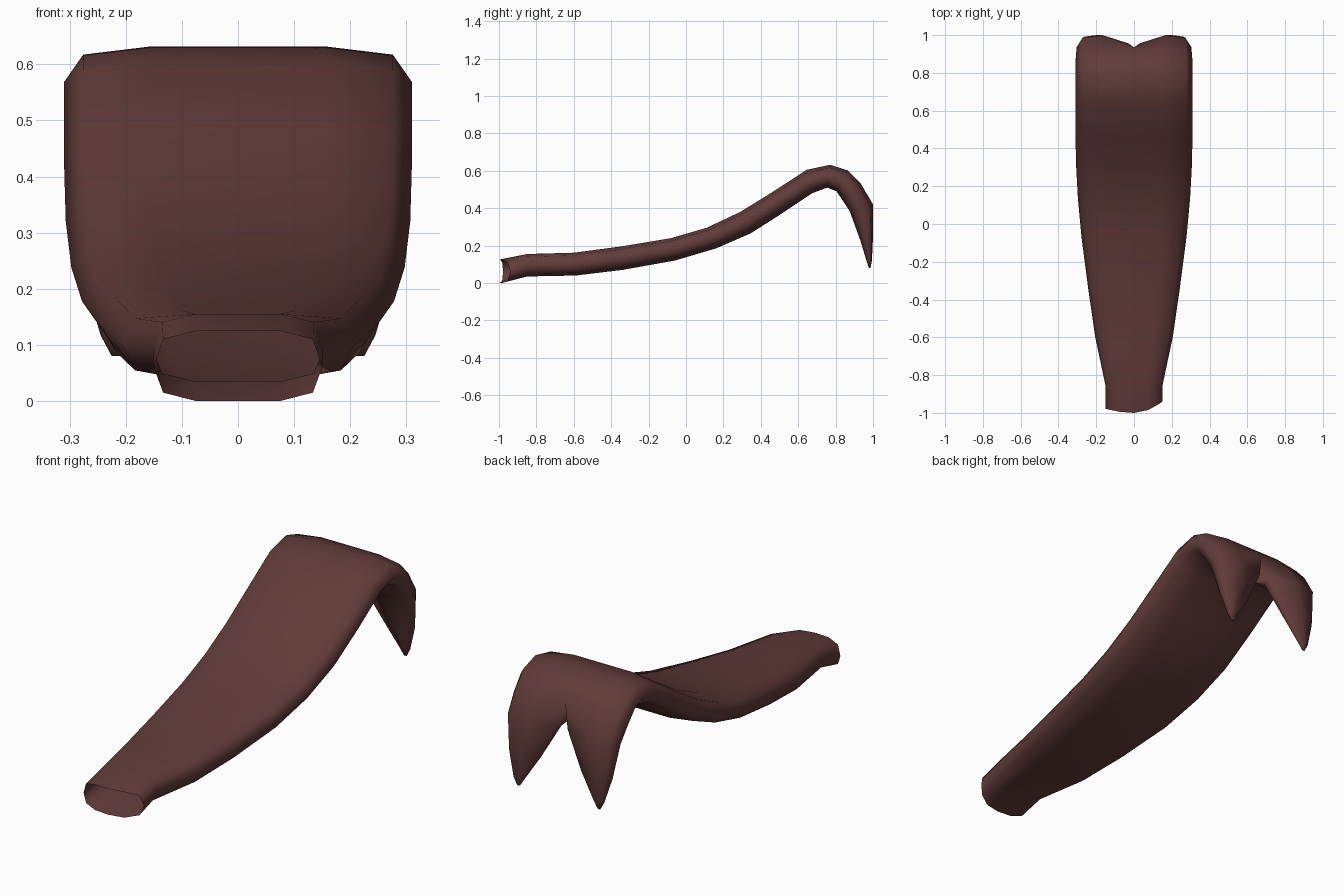
import bpy, bmesh, math

if "Cube" in bpy.data.objects:
    bpy.data.objects.remove(bpy.data.objects["Cube"])

mat = bpy.data.materials.new("reddish_brown")
mat.diffuse_color = (0.118, 0.044, 0.041, 1)
mat.use_nodes = True
mat.node_tree.nodes["Principled BSDF"].inputs["Base Color"].default_value = mat.diffuse_color

# Half cross-sections (u = across, v = bottom to top), from top centre round to bottom centre
STRAP = [(0, 1), (.5, 1), (.89, .88), (1, .48), (.89, .12), (.5, 0), (0, 0)]
PRONG = [(0, .65), (.5, 1), (.89, .88), (1, .5), (.89, .12), (.5, 0), (0, .35)]

# Strap stations: top y, top z, bottom y, bottom z, half width
stations = [
    (-1.0, .125, -1.0, 0, .15), (-.85, .155, -.85, .035, .152),
    (-.6, .162, -.59, .04, .206), (-.35, .195, -.34, .07, .242),
    (-.08, .24, -.06, .12, .278), (.11, .295, .16, .185, .297),
    (.29, .38, .345, .265, .307), (.46, .485, .51, .37, .31),
    (.645, .605, .675, .48, .31), (.77, .632, .755, .51, .31),
    (.865, .602, .805, .49, .31), (.935, .53, .845, .43, .308)]

# Prong stations: top y, top z, bottom y, bottom z, inner x, outer x
prongs = [
    (1.0, .42, .875, .385, .03, .303), (1.0, .25, .933, .225, .115, .28),
    (.994, .12, .966, .115, .188, .245), (.986, .08, .978, .08, .21, .225)]

bm = bmesh.new()


def half_ring(profile, ty, tz, by, bz, x0, x1, side, shared=None):
    ring = []
    for i, (u, v) in enumerate(profile):
        if shared and i in (0, len(profile) - 1):
            ring.append(shared[i])
            continue
        y, z = by + (ty - by) * v, bz + (tz - bz) * v
        if ty == -1.0:  # slanted, curved open rim
            y += (.06 if side > 0 else .022) * u * u
        ring.append(bm.verts.new((side * (x0 + (x1 - x0) * u), y, z)))
    return ring


def bridge(a, b, closed=False):
    n = len(a)
    for i in range(n if closed else n - 1):
        j = (i + 1) % n
        bm.faces.new((a[i], a[j], b[j], b[i]))


# Strap: mirrored half rings sharing their centre points
last = None
for ty, tz, by, bz, w in stations:
    right = half_ring(STRAP, ty, tz, by, bz, 0, w, 1)
    left = half_ring(STRAP, ty, tz, by, bz, 0, w, -1, right)
    if last:
        bridge(last[0], right)
        bridge(last[1], left)
    last = (right, left)

# Forked end: each half closes into its own pointed prong
for side, prev in zip((1, -1), last):
    for ty, tz, by, bz, x0, x1 in prongs:
        ring = half_ring(PRONG, ty, tz, by, bz, x0, x1, side)
        bridge(prev, ring, True)
        prev = ring
    bm.faces.new(prev)

bmesh.ops.recalc_face_normals(bm, faces=bm.faces)
mesh = bpy.data.meshes.new("forked_strap")
bm.to_mesh(mesh)
bm.free()
mesh.materials.append(mat)
obj = bpy.data.objects.new("forked_strap", mesh)
bpy.context.collection.objects.link(obj)
bpy.context.view_layer.objects.active = obj
obj.select_set(True)
bpy.ops.object.shade_smooth_by_angle(angle=math.radians(75))
